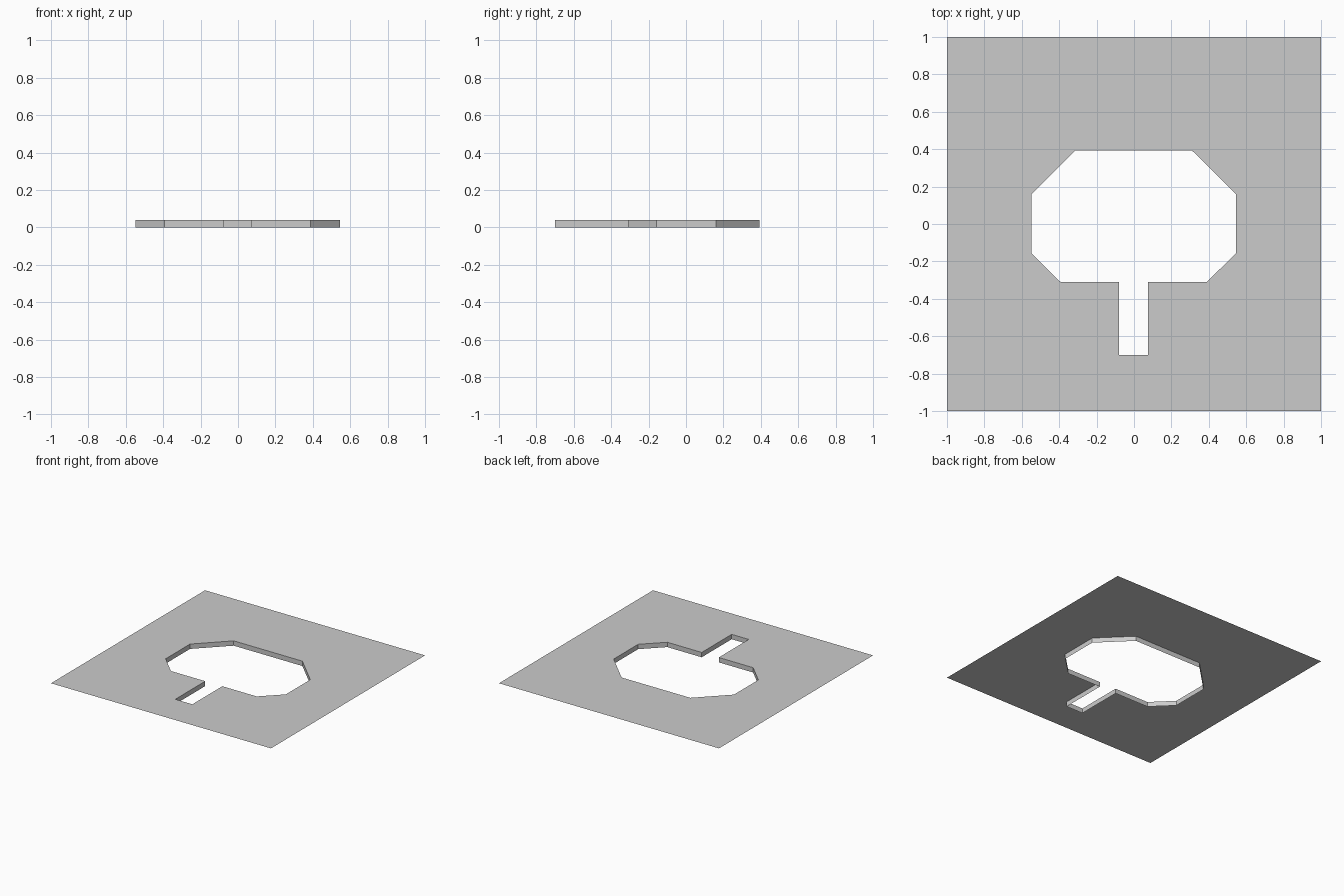
import bpy, bmesh

if "Cube" in bpy.data.objects:
    bpy.data.objects.remove(bpy.data.objects["Cube"])

TOP = 0.04

# Opening outline: chamfered pool with a narrow slot toward the front
outline = [(-0.314, 0.393), (0.31, 0.393), (0.545, 0.16), (0.545, -0.157),
           (0.388, -0.311), (0.075, -0.311), (0.075, -0.70), (-0.08, -0.70),
           (-0.08, -0.311), (-0.392, -0.311), (-0.548, -0.157), (-0.548, 0.16)]
border = [(-1, -1), (1, -1), (1, 1), (-1, 1)]


def loop(bm, pts):
    vs = [bm.verts.new((x, y, TOP)) for x, y in pts]
    return [bm.edges.new((a, b)) for a, b in zip(vs, vs[1:] + vs[:1])]


bm = bmesh.new()
rim = loop(bm, outline)
outer = loop(bm, border)

# Flat sheet with the opening left empty
bmesh.ops.triangle_fill(bm, edges=rim + outer, use_beauty=True, normal=(0, 0, 1))
for f in bm.faces:
    f.normal_update()
    if f.normal.z < 0:
        f.normal_flip()

# Thin lip hanging down around the opening
ext = bmesh.ops.extrude_edge_only(bm, edges=rim)
for v in ext["geom"]:
    if isinstance(v, bmesh.types.BMVert):
        v.co.z = 0

# Make lip faces look into the opening
sheet = [f for f in bm.faces if all(v.co.z > 0.01 for v in f.verts)]
bmesh.ops.recalc_face_normals(bm, faces=bm.faces[:])
sheet[0].normal_update()
if sheet[0].normal.z < 0:
    bmesh.ops.reverse_faces(bm, faces=bm.faces[:])

mesh = bpy.data.meshes.new("floor_with_opening")
bm.to_mesh(mesh)
bm.free()
obj = bpy.data.objects.new("floor_with_opening", mesh)
bpy.context.collection.objects.link(obj)
